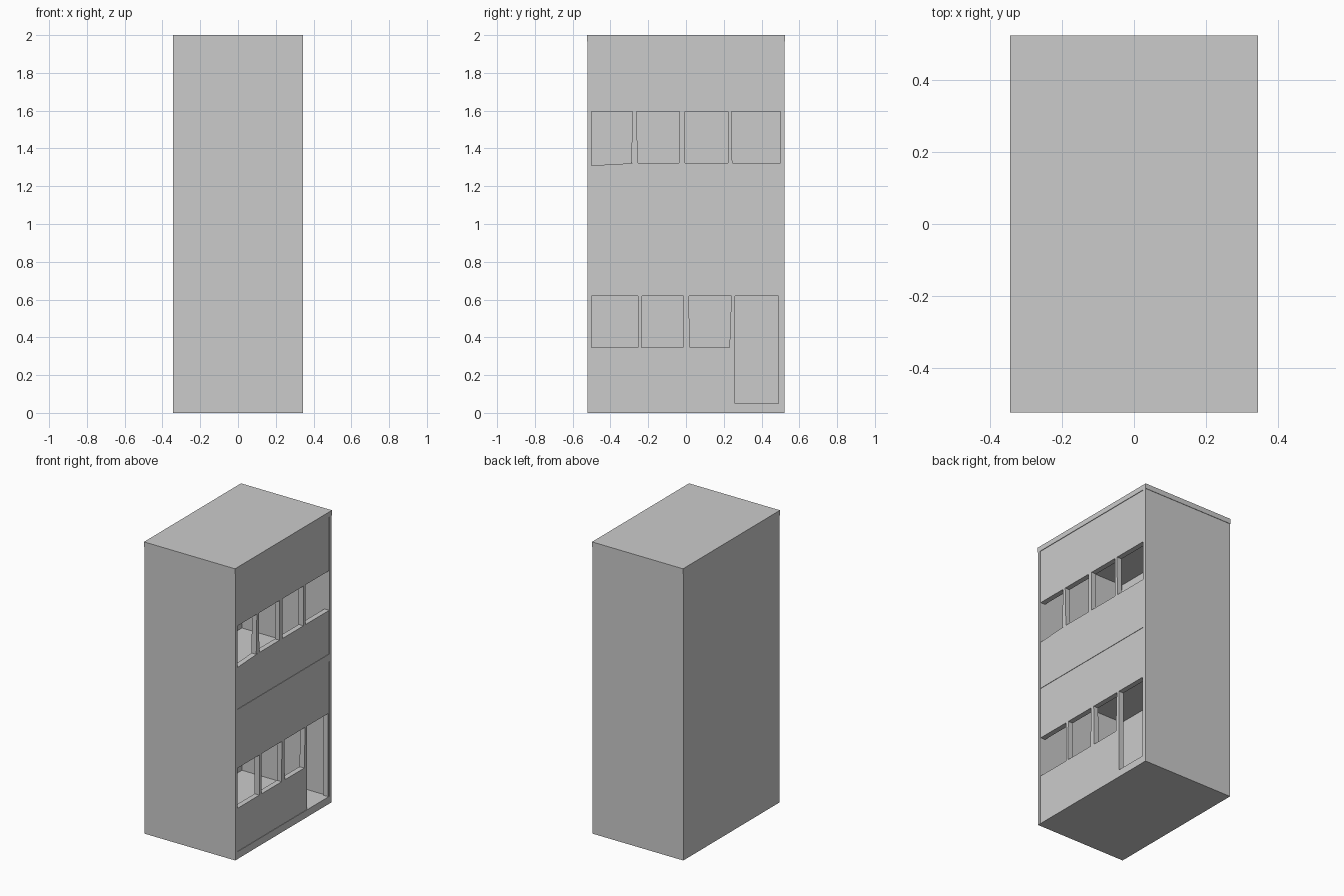
import bpy, bmesh

if "Cube" in bpy.data.objects:
    bpy.data.objects.remove(bpy.data.objects["Cube"])

X, Y = 0.345, 0.525      # outer half sizes
T = 0.025                # shell wall thickness
FX0, FX1 = 0.305, 0.341  # facade depth range


def prism(name, yz, x0, x1):
    """Extrude a profile in the YZ plane from x0 to x1."""
    bm = bmesh.new()
    face = bm.faces.new([bm.verts.new((x0, y, z)) for y, z in yz])
    ext = bmesh.ops.extrude_face_region(bm, geom=[face])["geom"]
    bmesh.ops.translate(bm, vec=(x1 - x0, 0, 0),
                        verts=[v for v in ext if isinstance(v, bmesh.types.BMVert)])
    bmesh.ops.recalc_face_normals(bm, faces=bm.faces)
    mesh = bpy.data.meshes.new(name)
    bm.to_mesh(mesh)
    bm.free()
    ob = bpy.data.objects.new(name, mesh)
    bpy.context.collection.objects.link(ob)
    return ob


def box(name, x0, x1, y0, y1, z0, z1):
    return prism(name, [(y0, z0), (y1, z0), (y1, z1), (y0, z1)], x0, x1)


# Shell: roof, floors, back and side walls
box("roof", -X, X, -Y, Y, 1.965, 2.0)
box("ground_floor", -X + T, X - 0.001, -Y + T, Y - T, 0, 0.05)
box("upper_floor", -X + T, X - 0.001, -Y + T, Y - T, 0.975, 1.025)
box("back_wall", -X, -X + T, -Y + 0.003, Y - 0.003, 0, 1.965)
for side, s in (("left", -1), ("right", 1)):
    a, b = sorted((s * (Y - 0.003), s * (Y - T)))
    box(side + "_wall", -X + T, X, a, b, 0, 1.965)

# Facade strips above and below the window rows
Y0, Y1 = -Y + T, Y - T
prism("lower_sill_panel", [(Y0, 0.05), (0.26, 0.05), (0.26, 0.345), (Y0, 0.345)], FX0, FX1)
box("lower_top_panel", FX0, FX1, Y0, Y1, 0.62, 0.975)
prism("upper_sill_panel", [(Y0, 1.025), (Y1, 1.025), (Y1, 1.323), (-0.26, 1.323), (Y0, 1.31)], FX0, FX1)
box("upper_top_panel", FX0, FX1, Y0, Y1, 1.595, 1.965)

# Slightly crooked posts between openings: bottom pair of y, top pair of y
rows = {
    "lower": (0.345, 0.62, [(-0.255, -0.235, -0.255, -0.232),
                            (-0.015, 0.02, -0.012, 0.015),
                            (0.23, 0.26, 0.24, 0.26)]),
    "upper": (1.323, 1.595, [(-0.29, -0.255, -0.283, -0.262),
                             (-0.037, -0.005, -0.035, -0.005),
                             (0.222, 0.245, 0.222, 0.242)]),
}
for row, (z0, z1, posts) in rows.items():
    for i, (a, b, c, d) in enumerate(posts):
        prism(f"{row}_post_{i + 1}", [(a, z0), (b, z0), (d, z1), (c, z1)], FX0, FX1)
box("door_jamb", FX0, FX1, 0.49, Y1, 0.05, 0.62)
